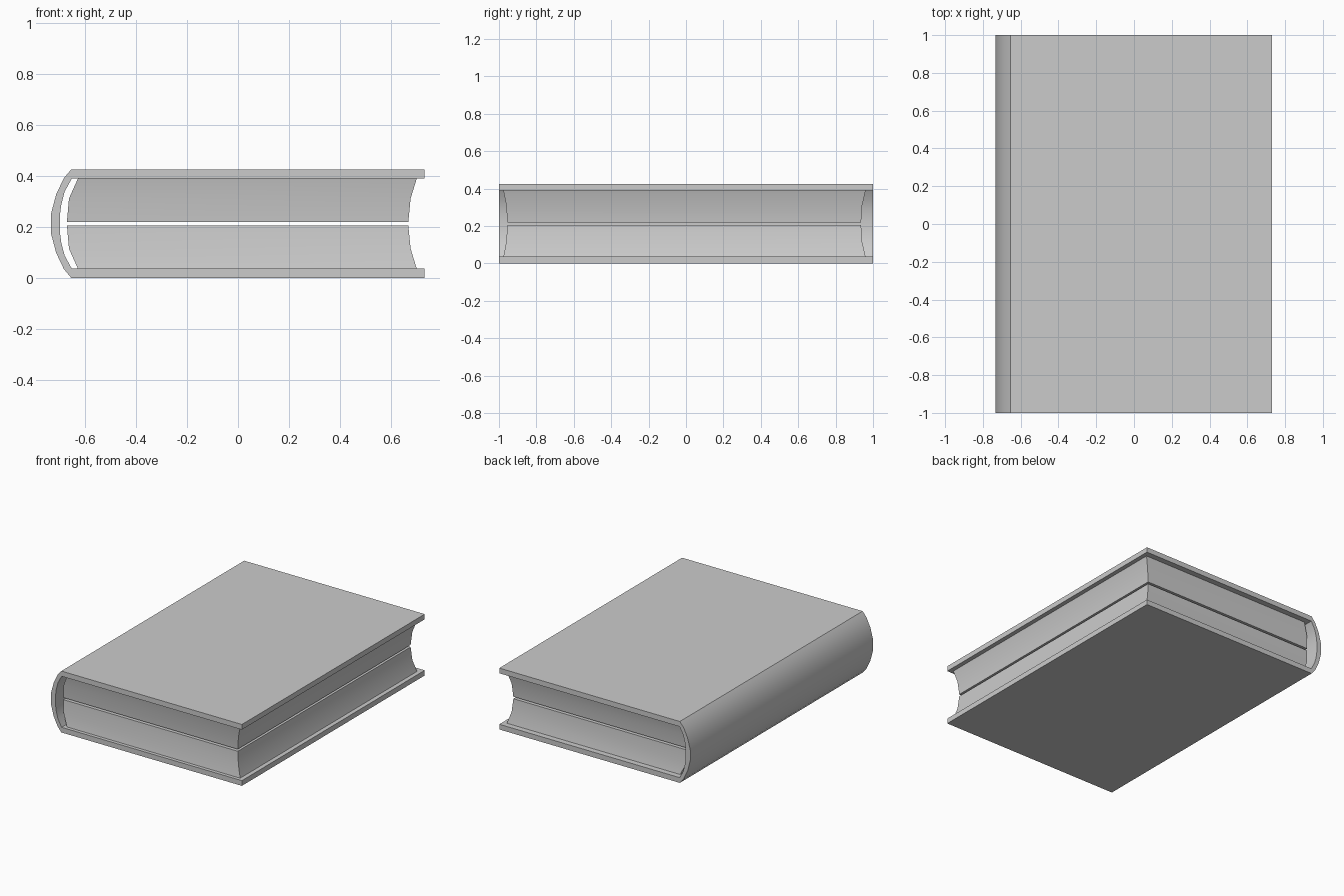
import bpy, bmesh, math

cube = bpy.data.objects.get("Cube")
if cube:
    bpy.data.objects.remove(cube, do_unlink=True)

MID = 0.2125  # height of the book's mid plane

grey = bpy.data.materials.new("plain grey")
grey.use_nodes = True
colour = (0.6, 0.6, 0.6, 1)
grey.diffuse_color = colour
grey.node_tree.nodes["Principled BSDF"].inputs["Base Color"].default_value = colour


def loft(name, rings):
    """Join equal-length rings of points with quads and cap both ends."""
    bm = bmesh.new()
    loops = [[bm.verts.new(p) for p in ring] for ring in rings]
    n = len(loops[0])
    for a, b in zip(loops, loops[1:]):
        for i in range(n):
            j = (i + 1) % n
            bm.faces.new((a[i], a[j], b[j], b[i]))
    bm.faces.new(loops[0])
    bm.faces.new(loops[-1])
    bmesh.ops.recalc_face_normals(bm, faces=bm.faces)
    mesh = bpy.data.meshes.new(name)
    bm.to_mesh(mesh)
    bm.free()
    mesh.materials.append(grey)
    obj = bpy.data.objects.new(name, mesh)
    bpy.context.collection.objects.link(obj)
    bpy.ops.object.select_all(action='DESELECT')
    obj.select_set(True)
    bpy.context.view_layer.objects.active = obj
    bpy.ops.object.shade_smooth_by_angle(angle=math.radians(35))
    return obj


# Cover: C-shaped profile, upper half (x, height above mid plane) mirrored down
outer = [(0.73, 0.2125), (-0.653, 0.2125), (-0.682, 0.178), (-0.712, 0.115), (-0.733, 0.036)]
inner = [(-0.698, 0.03), (-0.692, 0.075), (-0.679, 0.125), (-0.651, 0.1765), (0.73, 0.1765)]


def mirrored(points):
    return points + [(x, -h) for x, h in reversed(points)]


profile = mirrored(outer) + [(x, -h) for x, h in mirrored(inner)][::-1][::-1]
# the inner run goes back from the lower board to the upper board
profile = mirrored(outer) + [(x, -h) for x, h in reversed(inner)] + inner
loft("cover", [[(x, y, MID + h) for x, h in profile] for y in (-1, 1)])

# Page blocks: three levels (height from mid plane, left x, right x, front y, back y)
levels = [
    (0.007, -0.670, 0.667, -0.955, 0.936),
    (0.098, -0.662, 0.676, -0.961, 0.942),
    (0.1765, -0.627, 0.700, -0.976, 0.960),
]
for name, side in (("upper_pages", 1), ("lower_pages", -1)):
    loft(name, [[(x0, y0, MID + side * h), (x1, y0, MID + side * h),
                 (x1, y1, MID + side * h), (x0, y1, MID + side * h)]
                for h, x0, x1, y0, y1 in levels])
